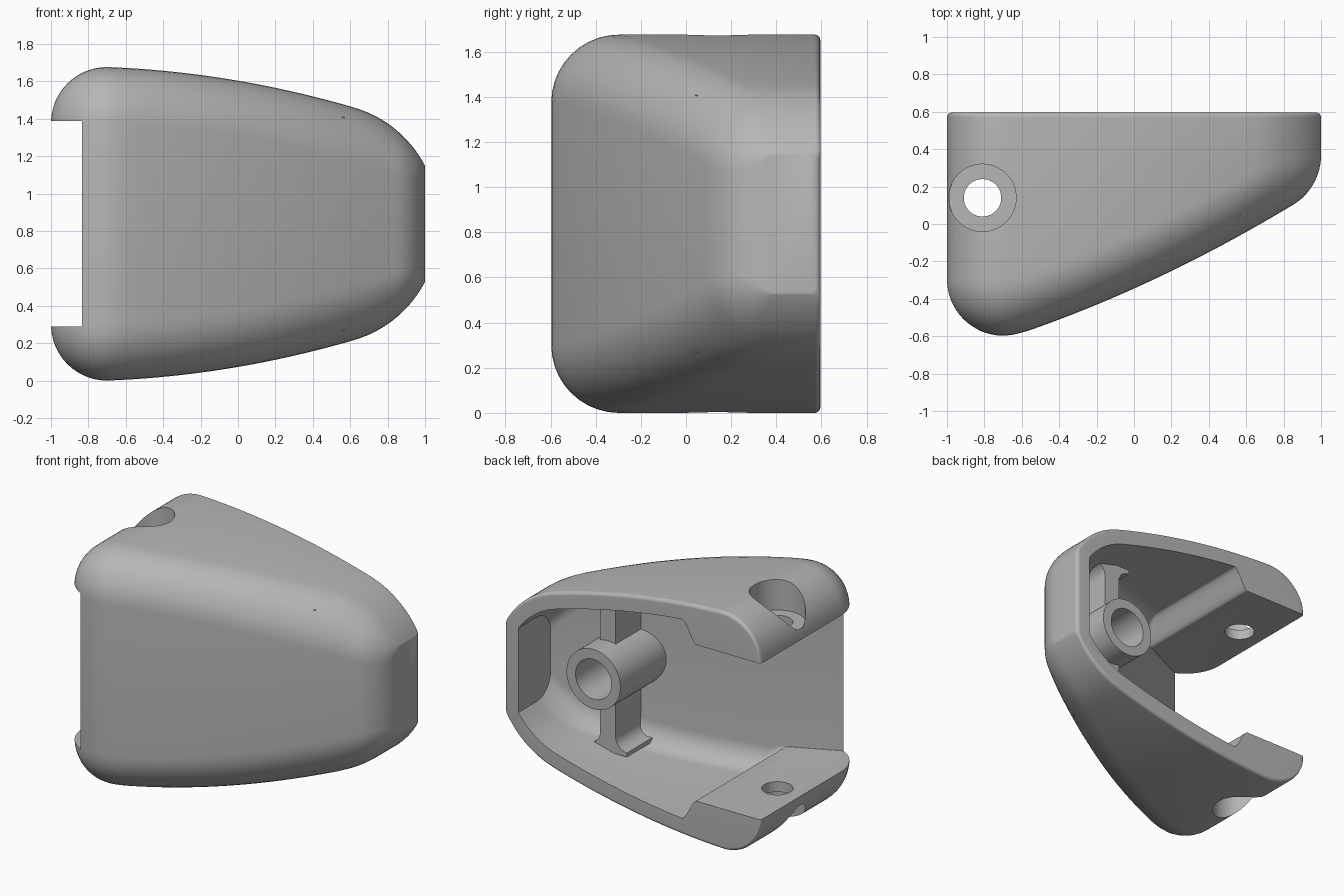
import bpy, bmesh
from math import sqrt, sin, cos, pi, radians

if "Cube" in bpy.data.objects:
    bpy.data.objects.remove(bpy.data.objects["Cube"])

ZC = 0.838          # mid height
BACK = 0.595        # open back plane
RIM = 0.025         # rounding of the back rim
HOLE = (-0.81, 0.14)
BOSS_X = 0.42

grey = bpy.data.materials.new("warm_grey_plastic")
grey.use_nodes = True
colour = (0.47, 0.47, 0.47, 1)
grey.diffuse_color = colour
grey.node_tree.nodes["Principled BSDF"].inputs["Base Color"].default_value = colour


# Outer shape: half height, front depth, front corner radius and back plane by x
def corner(x):
    return sqrt(max(0.09 - (x + 0.7) ** 2, 0))


def half_height(x):
    if x < -0.7:
        return 0.538 + corner(x)
    if x < 0.62:
        d = x + 0.7
        return 0.838 - 0.037 * d - 0.096 * d * d
    return 0.023 + sqrt(0.389 - (x - 0.446) ** 2)


def front_y(x):
    if x < -0.603:
        return -0.297 - corner(x)
    if x < 0.85:
        return -0.345 + 0.45 * x + 0.09 * x * x
    return 0.368 - sqrt(max(0.0961 - (x - 0.69) ** 2, 0))


def front_radius(x):
    if x < -0.7:
        return max(corner(x), 0.003)
    if x < 0.6:
        return 0.3
    return 0.03 + 0.27 * sqrt(max(1 - ((x - 0.6) / 0.4) ** 2, 0))


def back_y(x):
    d = max(abs(x) - (1 - RIM), 0)
    return BACK - RIM + sqrt(max(RIM * RIM - d * d, 0))


# Inner shape
def inner_y(x):
    return -0.178 + 0.465 * x


def step(x):
    t = min(max((x + 0.5) / 0.12, 0), 1)
    return t * t * (3 - 2 * t)


def inner_height(x):
    s = step(x)
    if s == 0:
        return 0.55
    slope = (half_height(x + 0.01) - half_height(x - 0.01)) / 0.02
    wall = half_height(x) - 0.115 * sqrt(1 + slope * slope)
    return 0.55 + (wall - 0.55) * s


def section(x, yf, yb, h, rf, rb, n=10):
    """Rounded rectangle across the part at x."""
    pts = []
    corners = ((yb - rb, -1, rb, -pi / 2, 0), (yb - rb, 1, rb, 0, pi / 2),
               (yf + rf, 1, rf, pi / 2, pi), (yf + rf, -1, rf, pi, 1.5 * pi))
    for cy, sz, r, a0, a1 in corners:
        for i in range(n + 1):
            a = a0 + (a1 - a0) * i / n
            pts.append((x, cy + r * cos(a), ZC + sz * (h - r) + r * sin(a)))
    return pts


def finish(name, bm):
    bmesh.ops.recalc_face_normals(bm, faces=bm.faces[:])
    me = bpy.data.meshes.new(name)
    bm.to_mesh(me)
    bm.free()
    me.materials.append(grey)
    ob = bpy.data.objects.new(name, me)
    bpy.context.collection.objects.link(ob)
    return ob


def loft(name, sections, closed=False):
    bm = bmesh.new()
    rings = [[bm.verts.new(p) for p in s] for s in sections]
    pairs = list(zip(rings, rings[1:]))
    if closed:
        pairs.append((rings[-1], rings[0]))
    for a, b in pairs:
        for i in range(len(a)):
            j = (i + 1) % len(a)
            bm.faces.new((a[i], a[j], b[j], b[i]))
    if not closed:
        bm.faces.new(rings[0])
        bm.faces.new(rings[-1])
    return finish(name, bm)


def cylinder(name, x, y, z0, z1, r, n=64):
    return loft(name, [[(x + r * cos(2 * pi * i / n), y + r * sin(2 * pi * i / n), z)
                        for i in range(n)] for z in (z0, z1)])


def activate(ob):
    bpy.ops.object.select_all(action='DESELECT')
    ob.select_set(True)
    bpy.context.view_layer.objects.active = ob


def cut(ob, cutter):
    cutter.hide_render = True
    mod = ob.modifiers.new("cut", 'BOOLEAN')
    mod.operation = 'DIFFERENCE'
    mod.solver = 'EXACT'
    mod.object = cutter
    activate(ob)
    bpy.ops.object.modifier_apply(modifier=mod.name)
    bpy.data.objects.remove(cutter)


def smooth(ob):
    activate(ob)
    bpy.ops.object.shade_smooth_by_angle(angle=radians(28))


# Shell body, sampled densely around its rounded ends
xs = [-0.7 - 0.3 * cos(pi / 2 * i / 16) for i in range(16)]
xs += [-0.7 + 1.39 * i / 30 for i in range(30)]
xs += [0.69 + 0.31 * sin(pi / 2 * i / 20) for i in range(21)]
shell = loft("shell", [section(x, front_y(x), back_y(x), half_height(x),
                               front_radius(x), RIM) for x in xs])

# Hollow interior, narrowing between the two mounting pads at the open end
xs = [-1.1, -0.8, -0.6] + [-0.5 + 0.12 * i / 12 for i in range(13)]
xs += [-0.38 + 1.27 * i / 40 for i in range(1, 41)]
cut(shell, loft("cavity", [section(x, inner_y(x), 0.8, inner_height(x),
                                   0.004 + 0.15 * step(x), 0.01) for x in xs]))

# Screw hole with a counterbore in each pad
cut(shell, cylinder("screw_hole", *HOLE, -0.5, 2.2, 0.1))
for s in (-1, 1):
    cut(shell, cylinder("counterbore", *HOLE, ZC + s * 0.622, ZC + s * 1.2, 0.18))
smooth(shell)


# Hollow boss rising from the front wall
def boss_ring(r, at_wall, n=64):
    ring = []
    for i in range(n):
        a = 2 * pi * i / n
        x = BOSS_X + r * cos(a)
        ring.append((x, inner_y(x) - 0.04 if at_wall else 0.43, ZC + r * sin(a)))
    return ring


boss = loft("boss", [boss_ring(0.21, True), boss_ring(0.21, False),
                     boss_ring(0.14, False), boss_ring(0.14, True)], closed=True)
smooth(boss)

# Support ribs above and below the boss, flared where they meet the shell
flare = [(0.06 + 0.09 * (1 - cos(pi / 2 * i / 8)), 0.45 + 0.09 * sin(pi / 2 * i / 8))
         for i in range(9)]
half = [(0.06, 0.17)] + flare + [(0.15, 0.57)]
outline = half + [(-w, z) for w, z in reversed(half)]
for s, name in ((1, "upper_rib"), (-1, "lower_rib")):
    wall = [(BOSS_X + w, inner_y(BOSS_X + w) - 0.04, ZC + s * z) for w, z in outline]
    edge = [(x, 0.27, z) for x, y, z in wall]
    smooth(loft(name, [wall, edge]))
